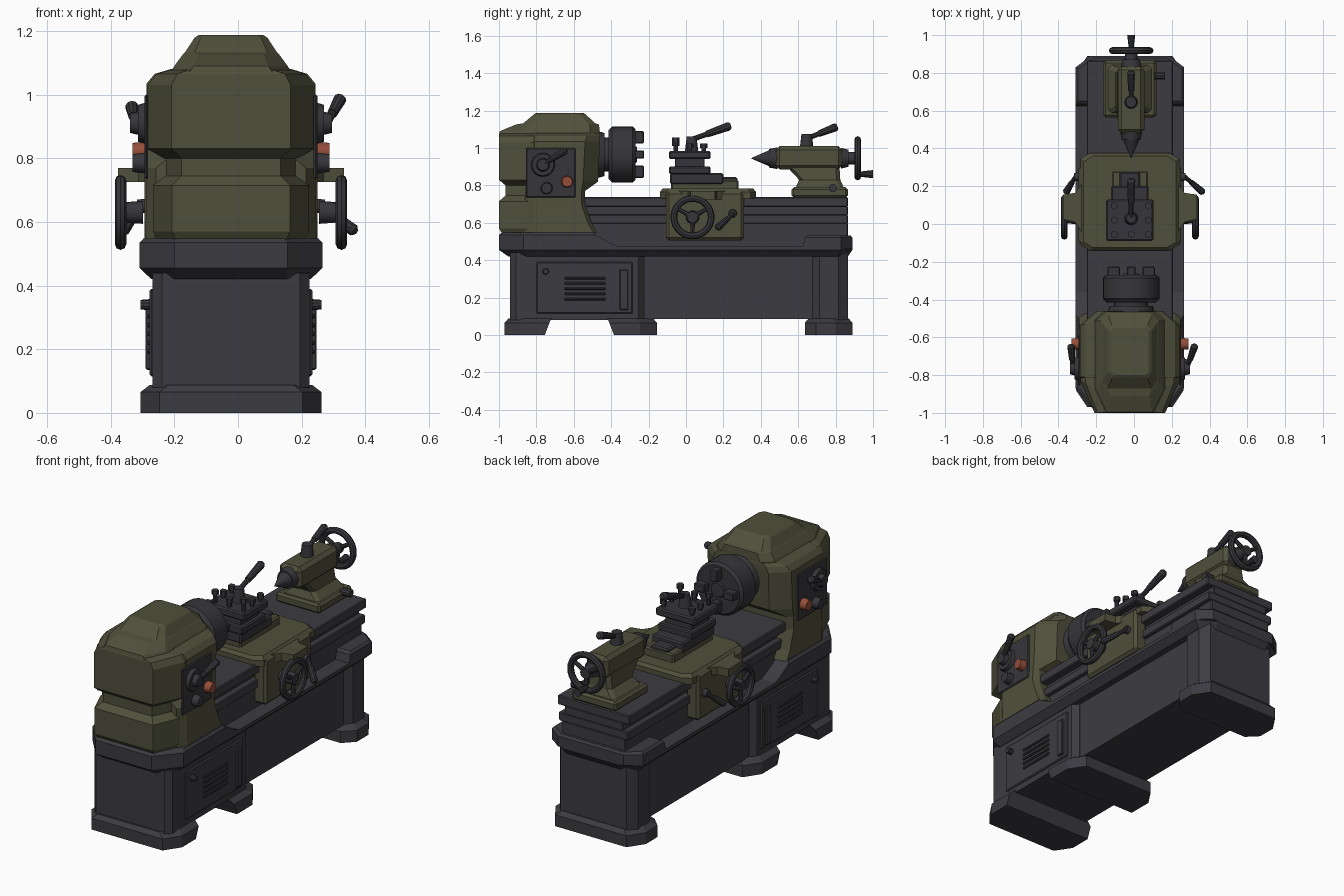
import bpy, bmesh, math
from mathutils import Vector, Matrix

if "Cube" in bpy.data.objects:
    bpy.data.objects.remove(bpy.data.objects["Cube"], do_unlink=True)

CX = -0.022      # centre plane of the machine
AX = -0.015      # spindle axis


def material(name, rgb):
    m = bpy.data.materials.new(name)
    m.use_nodes = True
    m.diffuse_color = (*rgb, 1)
    m.node_tree.nodes["Principled BSDF"].inputs["Base Color"].default_value = (*rgb, 1)
    return m


OLIVE = material("olive paint", (0.078, 0.080, 0.044))
IRON = material("dark iron", (0.045, 0.044, 0.053))
STEEL = material("black steel", (0.037, 0.037, 0.043))
RED = material("red knob", (0.30, 0.075, 0.04))


def finish(name, bm, mat, smooth=False):
    bmesh.ops.recalc_face_normals(bm, faces=bm.faces)
    me = bpy.data.meshes.new(name)
    bm.to_mesh(me)
    bm.free()
    me.materials.append(mat)
    ob = bpy.data.objects.new(name, me)
    bpy.context.collection.objects.link(ob)
    if smooth:
        bpy.ops.object.select_all(action='DESELECT')
        ob.select_set(True)
        bpy.context.view_layer.objects.active = ob
        bpy.ops.object.shade_smooth_by_angle()
    return ob


def skin(name, rings, mat):
    """Closed skin over equal-length rings of points."""
    bm = bmesh.new()
    rows = [[bm.verts.new(p) for p in r] for r in rings]
    n = len(rows[0])
    for a, b in zip(rows, rows[1:]):
        for i in range(n):
            bm.faces.new((a[i], a[(i + 1) % n], b[(i + 1) % n], b[i]))
    bm.faces.new(rows[0])
    bm.faces.new(rows[-1])
    return finish(name, bm, mat)


def octagon(z, h, y0, y1, c, f, b):
    """Plan outline: half width h, corner cut c in x, f at front and b at back in y."""
    right = [(h - c, y0), (h, y0 + f), (h, y1 - b), (h - c, y1)]
    pts = right + [(-px, py) for px, py in reversed(right)]
    return [(CX + px, py, z) for px, py in pts]


def loft(name, sections, mat):
    return skin(name, [octagon(*s) for s in sections], mat)


def box(name, x, y, z, mat, bevel=0.006):
    bm = bmesh.new()
    size = [r[1] - r[0] for r in (x, y, z)]
    mid = [sum(r) / 2 for r in (x, y, z)]
    bmesh.ops.create_cube(bm, size=1, matrix=Matrix.Translation(mid) @ Matrix.Diagonal((*size, 1)))
    if bevel:
        bmesh.ops.bevel(bm, geom=bm.edges[:], offset=bevel, segments=1, affect='EDGES')
    return finish(name, bm, mat)


def mid_box(name, h, y, z, mat, bevel=0.006):
    return box(name, (CX - h, CX + h), y, z, mat, bevel)


def side_box(name, s, x, y, z, mat, bevel=0.004):
    return box(name, sorted(CX + s * v for v in x), y, z, mat, bevel)


def rod(name, a, b, r1, r2, mat, n=16):
    a, b = Vector(a), Vector(b)
    d = b - a
    bm = bmesh.new()
    m = Matrix.Translation((a + b) / 2) @ d.to_track_quat('Z', 'Y').to_matrix().to_4x4()
    bmesh.ops.create_cone(bm, cap_ends=True, segments=n, radius1=r1, radius2=r2, depth=d.length, matrix=m)
    return finish(name, bm, mat, smooth=n > 8)


def lever(name, a, b, r):
    """Thin arm with a thicker grip and rounded tip."""
    a, b = Vector(a), Vector(b)
    m, t = a.lerp(b, 0.38), a.lerp(b, 0.94)
    rod(name + "_arm", a, m, r * 0.7, r * 0.7, STEEL, 10)
    rod(name + "_grip", m, t, r * 0.9, r * 1.15, STEEL, 10)
    rod(name + "_tip", t, b, r * 1.15, r * 0.7, STEEL, 10)


def wheel(name, centre, axis, radius):
    """Three-spoked handwheel facing along axis."""
    c, ax = Vector(centre), Vector(axis)
    u = Vector((0, 0, 1))
    v = ax.cross(u)
    q = ax.to_track_quat('Z', 'Y').to_euler()
    bpy.ops.mesh.primitive_torus_add(location=c, rotation=q, major_radius=radius - 0.018,
                                     minor_radius=0.018, major_segments=28, minor_segments=8)
    rim = bpy.context.object
    rim.name = name + "_rim"
    rim.data.materials.append(STEEL)
    bpy.ops.object.shade_smooth_by_angle()
    for k in range(3):
        t = math.pi + k * math.tau / 3
        end = c + (u * math.cos(t) + v * math.sin(t)) * (radius - 0.02)
        rod(name + "_spoke", c, end, 0.014, 0.010, STEEL, 8)
    rod(name + "_hub", c - ax * 0.07, c + ax * 0.015, 0.036, 0.030, STEEL)


# Stand: two pedestals, feet, linking body
loft("front_pedestal", [(0.08, .247, -.94, -.225, .03, .03, .03), (0.44, .247, -.94, -.225, .03, .03, .03)], IRON)
loft("rear_pedestal", [(0.08, .247, .665, .865, .04, .05, .05), (0.46, .247, .665, .865, .04, .05, .05)], IRON)
mid_box("stand_body", .215, (-.25, .68), (.085, .46), IRON, 0)
loft("front_foot", [(0, .285, -.97, -.755, .06, .09, 0), (.065, .285, -.97, -.73, .06, .09, 0),
                    (.088, .255, -.95, -.72, .06, .09, 0)], IRON)
loft("middle_foot", [(0, .285, -.385, -.155, .06, 0, .09), (.065, .285, -.41, -.155, .06, 0, .09),
                     (.088, .255, -.42, -.175, .06, 0, .09)], IRON)
loft("rear_foot", [(0, .285, .635, .89, .06, .06, .09), (.065, .285, .635, .89, .06, .06, .09),
                   (.088, .255, .655, .87, .06, .06, .09)], IRON)

# Chip tray with raised ends
loft("tray", [(.42, .25, -.95, .865, .08, .10, .05), (.455, .287, -1, .89, .11, .13, .06),
              (.475, .287, -1, .89, .11, .13, .06)], IRON)
loft("tray_front_rise", [(.46, .287, -1, -.33, .11, .13, 0), (.50, .287, -1, -.42, .11, .13, 0),
                         (.535, .287, -1, -.48, .11, .13, 0), (.548, .275, -.985, -.50, .11, .13, 0)], IRON)
loft("tray_rear_rise", [(.46, .287, .62, .89, .08, 0, .06), (.52, .287, .635, .89, .08, 0, .06),
                        (.532, .275, .65, .88, .08, 0, .06)], IRON)

# Bed ways
for name, h, z in (("bed_web", .20, (.46, .60)), ("lower_way", .22, (.595, .645)),
                   ("way_groove", .185, (.64, .69)), ("upper_way", .228, (.685, .738))):
    mid_box(name, h, (-.56, .865), z, IRON, 0.005)

# Headstock casting, waisted end cover and domed cap
loft("headstock", [(.546, .27, -.86, -.475, .03, .05, .02), (.60, .268, -.86, -.505, .03, .05, .02),
                   (.70, .266, -.86, -.54, .03, .05, .02), (.77, .265, -.86, -.54, .03, .05, .02),
                   (.82, .265, -.86, -.47, .09, .05, .08), (1.035, .265, -.86, -.46, .09, .05, .08),
                   (1.065, .24, -.86, -.46, .08, .05, .07), (1.08, .19, -.86, -.462, .05, .05, .05)], OLIVE)
loft("end_cover", [(.546, .235, -.985, -.7, .06, .13, 0), (.57, .245, -1, -.7, .06, .14, 0),
                   (.715, .245, -1, -.7, .06, .14, 0), (.745, .21, -.965, -.7, .055, .12, 0),
                   (.80, .21, -.965, -.7, .055, .12, 0), (.83, .262, -1, -.7, .075, .17, 0),
                   (1.03, .262, -1, -.7, .075, .17, 0), (1.065, .235, -1, -.7, .065, .16, 0),
                   (1.078, .19, -.995, -.7, .06, .13, 0)], OLIVE)
loft("headstock_cap", [(1.07, .19, -1, -.462, .06, .13, .05), (1.09, .178, -.995, -.462, .06, .12, .05),
                       (1.125, .152, -.91, -.465, .05, .07, .05), (1.132, .145, -.87, -.485, .03, .04, .04),
                       (1.178, .115, -.815, -.535, .02, .03, .03), (1.188, .10, -.80, -.55, .02, .02, .02)], OLIVE)

# Spindle, chuck and four jaws
Z = 0.965
for name, y0, y1, r0, r1 in (("spindle_nose", -.47, -.435, .125, .115), ("spindle_neck", -.44, -.40, .09, .09),
                             ("chuck_back", -.415, -.395, .13, .15), ("chuck_body", -.395, -.285, .15, .15),
                             ("chuck_face", -.285, -.27, .15, .135), ("chuck_bore", -.27, -.262, .045, .04)):
    rod(name, (AX, y0, Z), (AX, y1, Z), r0, r1, STEEL, 28)
for k in range(4):
    jaw = mid_box("chuck_jaw", .022, (-.28, -.225), (.06, .125), STEEL, .005)
    shift = Matrix.Translation((-CX, 0, 0))
    jaw.data.transform(Matrix.Translation((AX, 0, Z)) @ Matrix.Rotation(k * math.tau / 4, 4, 'Y') @ shift)

for s, tip_out, tip_up, feed_out in ((1, .345, .99, .39), (-1, .312, .965, .34)):
    X = lambda h: CX + s * h
    # Control panel, selector lever and knobs
    side_box("control_panel", s, (.26, .272), (-.855, -.59), (.735, 1.0), STEEL, .005)
    rod("selector_dial", (X(.265), -.765, .91), (X(.292), -.765, .91), .066, .058, STEEL)
    rod("selector_hub", (X(.285), -.765, .91), (X(.318), -.765, .91), .038, .03, STEEL)
    lever("selector", (X(.302), -.765, .91), (X(tip_out), -.64, tip_up), .018)
    rod("red_button", (X(.265), -.635, .82), (X(.31), -.635, .82), .033, .028, RED, 12)
    rod("black_button", (X(.265), -.745, .785), (X(.31), -.745, .785), .033, .028, STEEL, 12)

    # Cabinet door with louvres, latch and lock
    side_box("cabinet_door", s, (.235, .256), (-.80, -.285), (.115, .39), IRON, .006)
    for k in range(5):
        z = .185 + k * .028
        side_box("door_louvre", s, (.25, .264), (-.65, -.43), (z, z + .014), STEEL, .004)
    side_box("door_latch", s, (.25, .268), (-.355, -.31), (.135, .35), IRON, .004)
    rod("door_lock", (X(.25), -.75, .34), (X(.285), -.75, .34), .018, .015, STEEL, 10)

    # Carriage apron, wheel boss, handwheel and feed lever
    side_box("apron", s, (.19, .272), (-.107, .31), (.505, .77), OLIVE, .015)
    skin("saddle_wing", [[(X(h), y, z) for y, z in ((y0, .725), (y1, .725), (y1, .77), (y0, .77))]
                         for h, y0, y1 in ((.25, -.05, .22), (.29, .01, .165), (.355, .025, .155))], OLIVE)
    wheel("carriage_wheel", (X(.347), .035, .63), (s, 0, 0), .118)
    rod("feed_boss", (X(.26), .25, .65), (X(.295), .25, .65), .024, .02, STEEL, 12)
    lever("feed_lever", (X(.285), .255, .65), (X(feed_out), .165, .57), .017)

# Saddle and slides
loft("saddle", [(.73, .262, -.14, .375, .05, .03, .03), (.765, .262, -.14, .375, .05, .03, .03),
                (.782, .245, -.125, .36, .05, .03, .03)], OLIVE)
mid_box("cross_slide", .095, (-.08, .28), (.775, .83), OLIVE, .008)
mid_box("compound_slide", .10, (-.085, .20), (.805, .865), STEEL, .008)
mid_box("slide_end", .055, (.18, .275), (.80, .845), STEEL, .008)
mid_box("toolpost_base", .11, (-.09, .13), (.86, .90), STEEL, .006)
mid_box("toolpost_core", .085, (-.06, .10), (.89, .95), STEEL, .004)
mid_box("toolpost_top", .125, (-.09, .13), (.94, .985), STEEL, .008)
for x, y, top in ((-.09, -.055, 1.05), (.09, -.055, 1.05), (-.09, .095, 1.02), (.09, .095, 1.02),
                  (-.09, .02, 1.02), (.09, .02, 1.02), (0, -.055, 1.03)):
    rod("tool_screw", (AX + x, y, .98), (AX + x, y, top), .012, .012, STEEL, 8)
    rod("tool_screw_head", (AX + x, y, top - .02), (AX + x, y, top + .005), .019, .019, STEEL, 6)
rod("toolpost_stud", (AX, .03, .98), (AX, .03, 1.06), .036, .026, STEEL)
lever("toolpost_lever", (AX, .03, 1.045), (AX, .24, 1.12), .02)

# Tailstock
mid_box("tailstock_foot", .14, (.565, .865), (.735, .79), OLIVE, .012)
loft("tailstock_neck", [(.785, .12, .585, .845, .02, .02, .02), (.83, .075, .605, .825, .02, .02, .02),
                        (.91, .065, .53, .82, .02, .02, .02)], OLIVE)
box("tailstock_barrel", (AX - .07, AX + .07), (.48, .835), (.885, 1.01), OLIVE, .02)
TZ = .945
for name, y0, y1, r0, r1 in (("quill_collar", .445, .49, .05, .058), ("centre_point", .35, .45, .002, .045),
                             ("wheel_collar", .83, .87, .055, .045), ("wheel_shaft", .86, .91, .025, .025)):
    rod(name, (AX, y0, TZ), (AX, y1, TZ), r0, r1, STEEL, 20)
wheel("tailstock_wheel", (AX, .918, TZ), (0, 1, 0), .118)
rod("wheel_knob", (AX, .918, .86), (AX, 1.0, .86), .012, .022, STEEL, 10)
rod("clamp_boss", (AX, .645, 1.0), (AX, .645, 1.075), .036, .028, STEEL)
lever("clamp_lever", (AX, .645, 1.05), (AX, .81, 1.115), .019)
rod("foot_clamp", (.11, .785, .785), (.165, .785, .785), .022, .022, STEEL, 10)
